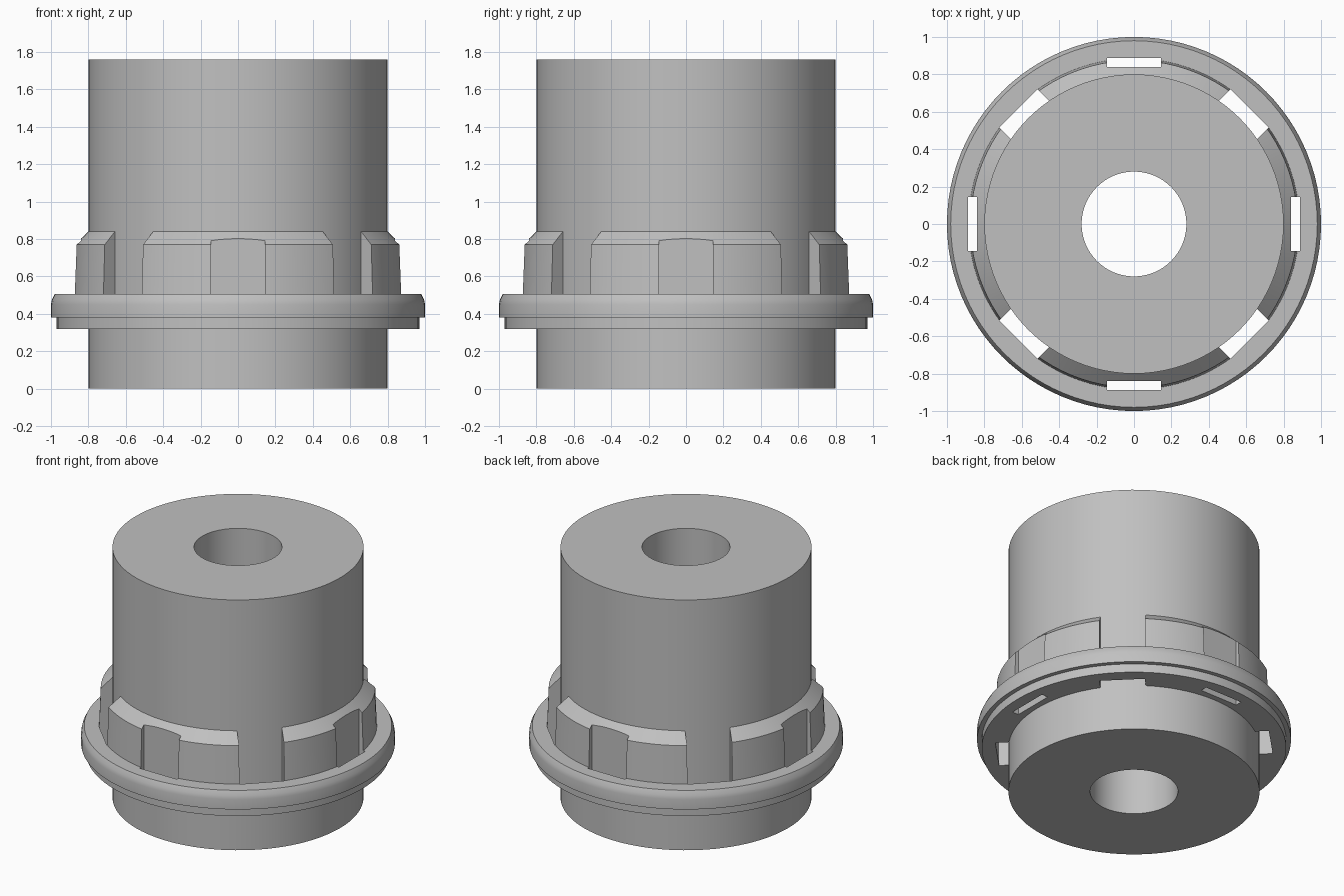
import bpy
import bmesh
import math
from mathutils import Matrix, Vector

cube = bpy.data.objects.get("Cube")
if cube:
    bpy.data.objects.remove(cube, do_unlink=True)

grey = bpy.data.materials.new("plain grey")
grey.use_nodes = True
colour = (0.53, 0.53, 0.53, 1)
grey.diffuse_color = colour
grey.node_tree.nodes["Principled BSDF"].inputs["Base Color"].default_value = colour


def finish(name, bm):
    bmesh.ops.recalc_face_normals(bm, faces=bm.faces)
    mesh = bpy.data.meshes.new(name)
    bm.to_mesh(mesh)
    bm.free()
    mesh.materials.append(grey)
    obj = bpy.data.objects.new(name, mesh)
    bpy.context.collection.objects.link(obj)
    return obj


def lathe(name, profile, steps=96):
    """Revolve a closed (radius, height) profile about z."""
    bm = bmesh.new()
    rings = []
    for i in range(steps):
        a = math.tau * i / steps
        rings.append([bm.verts.new((r * math.cos(a), r * math.sin(a), z)) for r, z in profile])
    n = len(profile)
    for i in range(steps):
        p, q = rings[i], rings[(i + 1) % steps]
        for j in range(n):
            k = (j + 1) % n
            bm.faces.new((p[j], q[j], q[k], p[k]))
    return finish(name, bm)


def smooth(obj):
    bpy.ops.object.select_all(action="DESELECT")
    obj.select_set(True)
    bpy.context.view_layer.objects.active = obj
    bpy.ops.object.shade_smooth_by_angle(angle=math.radians(20))


def cut_slots(target, name, r0, r1, z0, z1, angle, width=0.29):
    """Cut four radial box slots, a quarter turn apart."""
    bm = bmesh.new()
    for i in range(4):
        m = (Matrix.Rotation(angle + i * math.pi / 2, 4, "Z")
             @ Matrix.Translation(Vector(((r0 + r1) / 2, 0, (z0 + z1) / 2)))
             @ Matrix.Diagonal((r1 - r0, width, z1 - z0, 1)))
        bmesh.ops.create_cube(bm, size=1, matrix=m)
    cutter = finish(name, bm)
    cutter.hide_render = True
    cutter.hide_viewport = True
    mod = target.modifiers.new(name, "BOOLEAN")
    mod.operation = "DIFFERENCE"
    mod.solver = "EXACT"
    mod.object = cutter
    return cutter


# Thick tube with a narrow bore
body = lathe("bored_cylinder", [(0.28, 0), (0.8, 0), (0.8, 1.76), (0.28, 1.76)])

# Flanged collar with tapered, chamfered tabs
collar = lathe("flanged_collar", [
    (0.78, 0.32), (0.97, 0.32), (0.97, 0.38), (1, 0.38), (1, 0.45), (0.995, 0.475),
    (0.98, 0.505), (0.885, 0.505), (0.875, 0.77), (0.8, 0.84), (0.78, 0.84)])

# Diagonal gaps between the tabs, and shallow pockets in the tab centres
cutters = [
    cut_slots(collar, "tab_gap_cutter", 0.7, 1.1, 0.505, 1, math.pi / 4),
    cut_slots(collar, "flange_gap_cutter", 0.7, 0.875, 0.2, 0.6, math.pi / 4),
    cut_slots(collar, "tab_pocket_cutter", 0.84, 0.888, 0.2, 0.9, 0),
]

# Apply the cuts and remove the helpers
bpy.context.view_layer.update()
graph = bpy.context.evaluated_depsgraph_get()
cut_mesh = bpy.data.meshes.new_from_object(collar.evaluated_get(graph))
collar.modifiers.clear()
collar.data = cut_mesh
for cutter in cutters:
    bpy.data.objects.remove(cutter, do_unlink=True)

for part in (body, collar):
    smooth(part)
